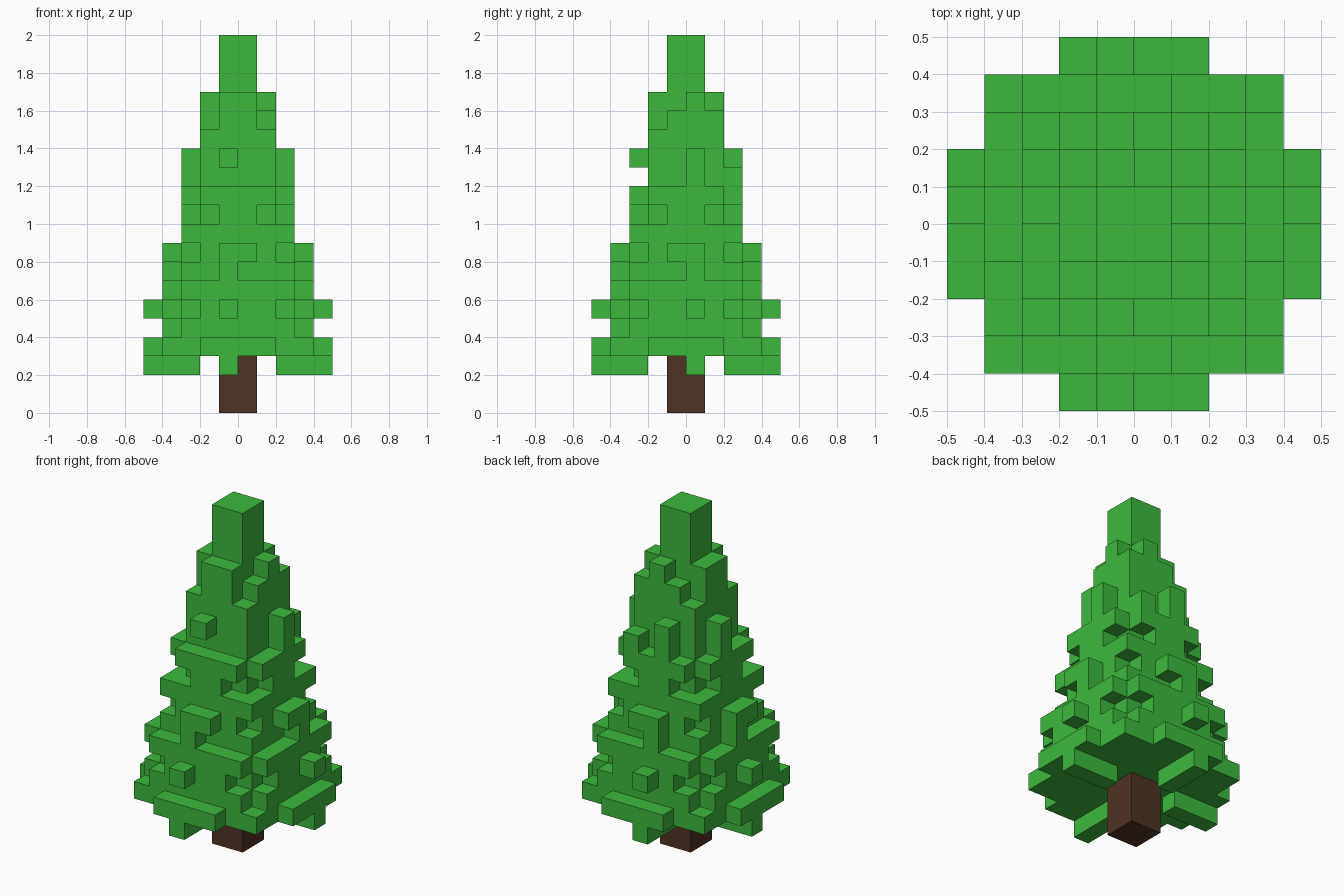
import bpy
import bmesh
from mathutils import Vector

cube = bpy.data.objects.get("Cube")
if cube:
    bpy.data.objects.remove(cube, do_unlink=True)

UNIT = 0.1  # edge length of one block


def material(name, color):
    mat = bpy.data.materials.new(name)
    mat.use_nodes = True
    mat.diffuse_color = (*color, 1)
    mat.node_tree.nodes["Principled BSDF"].inputs["Base Color"].default_value = (*color, 1)
    return mat


def block(x0, x1, y0, y1):
    return {(i, j) for i in range(x0, x1) for j in range(y0, y1)}


def plus(a, b):
    """Two crossed rectangles with half sizes a and b; a square if equal."""
    return block(-a, a, -b, b) | block(-b, b, -a, a)


def build(name, layers, mat):
    """Join the blocks of all layers, keeping only the outer faces."""
    cells = {(i, j, k) for k, layer in layers.items() for i, j in layer}
    bm = bmesh.new()
    verts = {}
    for cell in cells:
        for axis in range(3):
            for side in (0, 1):
                near = list(cell)
                near[axis] += 2 * side - 1
                if tuple(near) in cells:
                    continue
                u, v = (axis + 1) % 3, (axis + 2) % 3
                ring = []
                for du, dv in ((0, 0), (1, 0), (1, 1), (0, 1)):
                    p = list(cell)
                    p[axis] += side
                    p[u] += du
                    p[v] += dv
                    p = tuple(p)
                    if p not in verts:
                        verts[p] = bm.verts.new(Vector(p) * UNIT)
                    ring.append(verts[p])
                bm.faces.new(ring if side else ring[::-1])
    mesh = bpy.data.meshes.new(name)
    bm.to_mesh(mesh)
    bm.free()
    mesh.materials.append(mat)
    obj = bpy.data.objects.new(name, mesh)
    bpy.context.collection.objects.link(obj)
    return obj


green = material("leaf green", (0.046, 0.485, 0.046))
brown = material("bark brown", (0.078, 0.033, 0.017))

# Trunk
build("trunk", {k: plus(1, 1) for k in range(3)}, brown)

# Foliage tiers, from the wide skirt to the narrow tip
tiers = {
    2: set(),
    3: plus(4, 4) | plus(5, 2),
    4: plus(4, 3),
    5: plus(3, 3) | plus(4, 2),
    6: plus(4, 3),
    7: plus(3, 3),
    8: plus(3, 2) | plus(4, 1),
    9: plus(3, 3),
    10: plus(2, 2) | plus(3, 1),
    11: plus(3, 2),
    12: plus(2, 2) | {(1, 2)},
    13: plus(2, 2),
    14: plus(2, 2),
    15: plus(2, 1) | {(1, 1)},
    16: plus(2, 1) - {(1, -1), (-1, 1)},
}
for k in range(17, 20):
    tiers[k] = plus(1, 1)


def sprigs(k, inner, outer):
    """One row of blocks sticking out on each of the four sides."""
    for r in range(inner, outer):
        tiers[k] |= {(-1, -1 - r), (-1, r), (r, 0), (-1 - r, 0)}


# Hanging and protruding branch tips
sprigs(2, 2, 5)
sprigs(5, 4, 5)
sprigs(7, 3, 4)
sprigs(12, 2, 3)
sprigs(13, 2, 3)
tiers[12].discard((-1, -3))

build("foliage", tiers, green)
